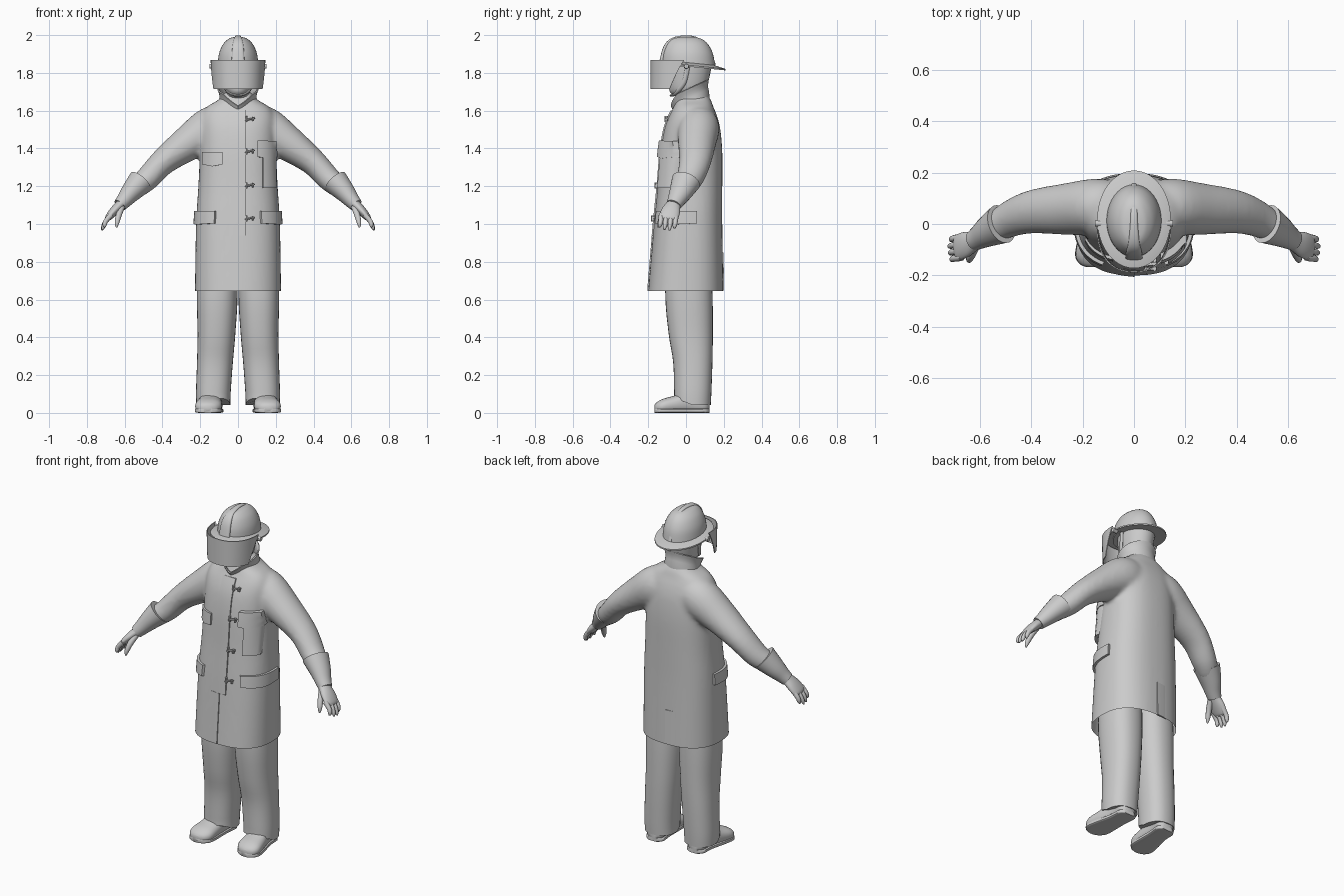
import bpy, bmesh, math
from mathutils import Vector
from mathutils.bvhtree import BVHTree

if "Cube" in bpy.data.objects:
    bpy.data.objects.remove(bpy.data.objects["Cube"])

grey = bpy.data.materials.new("light grey")
grey.diffuse_color = (0.6, 0.6, 0.6, 1)
grey.use_nodes = True
grey.node_tree.nodes["Principled BSDF"].inputs["Base Color"].default_value = grey.diffuse_color
X, Y, Z = Vector((1, 0, 0)), Vector((0, 1, 0)), Vector((0, 0, 1))


def finish(name, bm):
    bmesh.ops.recalc_face_normals(bm, faces=bm.faces)
    me = bpy.data.meshes.new(name)
    bm.to_mesh(me)
    bm.free()
    me.materials.append(grey)
    ob = bpy.data.objects.new(name, me)
    bpy.context.collection.objects.link(ob)
    return ob


def smooth_rows(rows, steps):
    """Catmull-Rom interpolation of the section table."""
    out = []
    for i in range(len(rows) - 1):
        a, b, c, d = (rows[min(max(i + k, 0), len(rows) - 1)] for k in (-1, 0, 1, 2))
        for s in range(steps):
            t = s / steps
            out.append([0.5 * (2 * q + (r - p) * t + (2 * p - 5 * q + 4 * r - w) * t * t
                               + (3 * q - p - 3 * r + w) * t ** 3)
                        for p, q, r, w in zip(a, b, c, d)])
    return out + [list(rows[-1])]


def tube(bm, rows, axis=None, ref=Y, power=2.0, n=24, steps=4, caps=True, warp=None):
    """Loft of superellipses; row = x, y, z, radius along ref, radius across."""
    rows = smooth_rows(rows, steps)
    cs = [Vector(r[:3]) for r in rows]
    rings = []
    for i, r in enumerate(rows):
        t = axis or (cs[min(i + 1, len(cs) - 1)] - cs[max(i - 1, 0)]).normalized()
        u = (ref - t * ref.dot(t)).normalized()
        v = t.cross(u)
        ring = []
        for k in range(n):
            a = 2 * math.pi * k / n
            c, s = math.cos(a), math.sin(a)
            p = cs[i] + u * (r[3] * math.copysign(abs(c) ** (2 / power), c)) \
                + v * (r[4] * math.copysign(abs(s) ** (2 / power), s))
            ring.append(bm.verts.new(warp(p) if warp else p))
        rings.append(ring)
    for a, b in zip(rings, rings[1:]):
        for k in range(n):
            bm.faces.new((a[k], a[(k + 1) % n], b[(k + 1) % n], b[k]))
    if caps:
        bm.faces.new(rings[0])
        bm.faces.new(rings[-1])


def part(name, rows, **kw):
    bm = bmesh.new()
    tube(bm, rows, **kw)
    return finish(name, bm)


def flip(rows, s):
    return [(r[0] * s,) + tuple(r[1:]) for r in rows]


# Coat: body and sleeves fused into one smooth skin, open at the hem
body = [(0.58, .228, -.204, .197), (0.645, .228, -.2, .197), (1.0, .222, -.17, .192),
        (1.2, .21, -.15, .192), (1.38, .202, -.135, .192), (1.5, .2, -.115, .182),
        (1.57, .195, -.09, .165), (1.62, .165, -.065, .145), (1.66, .1, -.05, .13),
        (1.7, .07, -.03, .1)]
sleeve = [(.05, .07, 1.53, .09, .1), (.14, .067, 1.505, .11, .117), (.26, .058, 1.43, .101, .095),
          (.395, .048, 1.33, .085, .071), (.48, .02, 1.24, .072, .064), (.54, -.015, 1.19, .058, .056)]
bm = bmesh.new()
tube(bm, [(0, (f + b) / 2, z, (b - f) / 2, w) for z, w, f, b in body], axis=Z, power=2.5, n=48)
for s in (1, -1):
    tube(bm, flip(sleeve, s))
coat = finish("coat", bm)
m = coat.modifiers.new("fuse", 'REMESH')
m.mode, m.voxel_size = 'VOXEL', 0.012
m = coat.modifiers.new("relax", 'SMOOTH')
m.factor, m.iterations = 0.5, 8
fused = bpy.data.meshes.new_from_object(coat.evaluated_get(bpy.context.evaluated_depsgraph_get()))
coat.modifiers.clear()
bm = bmesh.new()
bm.from_mesh(fused)
bmesh.ops.bisect_plane(bm, geom=bm.verts[:] + bm.edges[:] + bm.faces[:], dist=1e-5,
                       plane_co=(0, 0, .645), plane_no=(0, 0, 1), clear_inner=True)
bm.to_mesh(coat.data)
skin = BVHTree.FromBMesh(bm)
bm.free()


def hit(origin, direction):
    p, nrm, _, _ = skin.ray_cast(origin, direction)
    if p is None:
        p, nrm, _, _ = skin.find_nearest(origin + direction)
    return p, (nrm * .3 - direction).normalized()


def front(x, z):
    return hit(Vector((x, -1, z)), Y)


def back(x, z):
    return hit(Vector((x, 1, z)), -Y)


def side(a, z):
    d = Vector((math.cos(a), math.sin(a), 0))
    return hit(d + Z * z, -d)


def patch(name, probe, u0, u1, z0, z1, thick, sag=0.0, nu=8, nz=8, taper=False):
    """Raised cloth panel that follows the coat; taper blends one side into it."""
    bm = bmesh.new()
    out, inn = {}, {}
    for i in range(nu + 1):
        for j in range(nz + 1):
            f = i / nu
            low = z0 - sag * (1 - abs(2 * f - 1))
            p, d = probe(u0 + (u1 - u0) * f, low + (z1 - low) * j / nz)
            out[i, j] = bm.verts.new(p + d * (thick * f - .001 * (1 - f) if taper else thick))
            inn[i, j] = bm.verts.new(p - d * .008)
    for i in range(nu):
        for j in range(nz):
            q = [(i, j), (i + 1, j), (i + 1, j + 1), (i, j + 1)]
            bm.faces.new([out[k] for k in q])
            bm.faces.new([inn[k] for k in reversed(q)])
    rim = [(i, 0) for i in range(nu)] + [(nu, j) for j in range(nz)] + \
          [(i, nz) for i in range(nu, 0, -1)] + [(0, j) for j in range(nz, 0, -1)]
    for a, b in zip(rim, rim[1:] + rim[:1]):
        bm.faces.new((out[a], inn[a], inn[b], out[b]))
    return finish(name, bm)


# Front closure, vents and pockets
patch("front_placket", front, -.06, .042, .94, 1.6, .008, nz=30, taper=True)
patch("front_lower_overlap", front, -.09, .002, .647, .94, .006, nz=16, taper=True)
patch("back_vent", back, -.07, 0, .647, .85, .005, taper=True)
patch("radio_pocket", front, .13, .198, 1.19, 1.4, .026)
patch("radio_pocket_flap", front, .102, .203, 1.355, 1.44, .03, .008)
patch("chest_pocket_flap", front, -.188, -.082, 1.315, 1.38, .012, .01)
for s, lab in ((1, "left"), (-1, "right")):
    a0, a1 = math.radians(-52), math.radians(14)
    if s < 0:
        a0, a1 = math.pi - a1, math.pi - a0
    patch(lab + "_hip_pocket_flap", side, a0, a1, 1.003, 1.068, .014, .006, nu=14)

# Clasps: a bar with a hook at each end
for i, z in enumerate((1.555, 1.385, 1.205, 1.03)):
    p, _ = front(.065, z)
    bm = bmesh.new()
    y = p.y - .012
    tube(bm, [(.038, y - .002, z - .006, .007, .005), (.088, y + .004, z + .006, .007, .005)], n=8)
    for x, h in ((.045, .016), (.08, .011)):
        tube(bm, [(x, y, z - h, .009, .006), (x, y, z + h, .009, .006)], axis=Z, n=8)
    finish("clasp_%d" % i, bm)


# Collar: outer wall up, inner wall down, lowered at the throat
def throat(p):
    if p.y < 0 and p.z > 1.6:
        p.z -= .05 * max(0, 1 - abs(p.x) / .08)
    return p


part("collar", [(0, .035, 1.6, .1, .11), (0, .035, 1.655, .096, .1), (0, .025, 1.69, .1, .1),
                (0, .02, 1.718, .11, .11), (0, .02, 1.718, .1, .1), (0, .025, 1.688, .089, .089),
                (0, .035, 1.64, .085, .088)],
     axis=Vector((0, -.41, .91)), n=48, steps=2, caps=False, warp=throat)

# Head and chin strap
part("head", [(0, .045, 1.58, .07, .065), (0, .04, 1.65, .07, .066), (0, .01, 1.69, .088, .06),
              (0, .01, 1.72, .1, .075), (0, .015, 1.79, .112, .086), (0, .02, 1.86, .12, .092)], axis=Z)
part("chin_strap", [(-.095, .01, 1.84, .012, .006), (-.083, -.01, 1.75, .012, .006),
                    (-.05, -.05, 1.695, .012, .006), (0, -.075, 1.68, .012, .006),
                    (.05, -.05, 1.695, .012, .006), (.083, -.01, 1.75, .012, .006),
                    (.095, .01, 1.84, .012, .006)], n=8)

# Helmet: dome, crest, sloping brim
part("helmet_dome", [(0, .012, 1.835, .142, .108), (0, .009, 1.9, .134, .101), (0, .006, 1.95, .112, .08),
                     (0, .003, 1.978, .083, .053), (0, .002, 1.988, .048, .03),
                     (0, .002, 1.992, .006, .004)], axis=Z, n=40)
part("helmet_crest", [(0, -.128, 1.865, .034, .012), (0, -.108, 1.935, .03, .012),
                      (0, -.07, 1.974, .022, .012), (0, 0, 1.988, .015, .011), (0, .06, 1.976, .013, .011),
                      (0, .115, 1.93, .011, .01), (0, .15, 1.84, .01, .008)], ref=X, power=3)


def slope(p):
    p.z -= .1 * p.y
    return p


part("helmet_brim", [(0, .012, 1.858, .13, .1), (0, .018, 1.842, .19, .143), (0, .018, 1.834, .19, .143),
                     (0, .012, 1.84, .11, .085)], axis=Z, n=48, steps=1, warp=slope)

# Face shield and its pivots
bm = bmesh.new()
grid = []
for j in range(7):
    f = j / 6
    reach = math.radians(68 + 22 * f)
    grid.append([])
    for i in range(33):
        a = reach * (i / 16 - 1)
        c, s = math.cos(a), math.sin(a)
        grid[-1].append(bm.verts.new(((.139 + .006 * f) * math.copysign(abs(s) ** .85, s),
                                      -.01 - .178 * max(c, 0) ** .85, 1.714 + .153 * f)))
for a, b in zip(grid, grid[1:]):
    for i in range(32):
        bm.faces.new((a[i], a[i + 1], b[i + 1], b[i]))
bmesh.ops.recalc_face_normals(bm, faces=bm.faces)
bmesh.ops.solidify(bm, geom=bm.faces[:], thickness=.005)
finish("face_shield", bm)

trouser = [(.11, .015, .95, .11, .1), (.11, .015, .64, .125, .108), (.114, .025, .42, .117, .1),
           (.122, .036, .27, .104, .095), (.13, .036, .12, .099, .092), (.131, .034, .042, .097, .09)]
boot = [(.135, .125, .045, .03, .03), (.135, .1, .055, .055, .06), (.14, .03, .06, .055, .07),
        (.15, -.05, .045, .065, .05), (.157, -.12, .035, .07, .04), (.16, -.155, .028, .05, .028),
        (.16, -.168, .025, .02, .015)]
gauntlet = [(.515, 0, 1.225, .078, .07), (.565, -.027, 1.17, .062, .055), (.6, -.05, 1.128, .048, .043),
            (.625, -.065, 1.1, .04, .036)]
palm = [(.585, -.045, 1.14, .036, .03), (.62, -.065, 1.105, .038, .026), (.655, -.08, 1.07, .05, .024),
        (.685, -.092, 1.035, .05, .018), (.693, -.095, 1.022, .035, .01)]


def hem(p):
    low = max(0, min(1, (.122 - p.z) / .08))
    p.z += .035 * low * max(0, min(1, (.03 - p.y) / .08))
    return p


def ground(p):
    p.z = max(p.z, .004)
    return p


for s, lab in ((1, "left_"), (-1, "right_")):
    part(lab + "shield_pivot", [(s * .125, .002, 1.835, .014, .014), (s * .152, .002, 1.835, .012, .012)],
         axis=X, n=12, steps=1)
    # Legs and boots
    part(lab + "trouser_leg", flip(trouser, s), axis=Z, power=2.3, n=32, warp=hem)
    part(lab + "boot", flip(boot, s), axis=-Y, ref=X, power=2.3, warp=ground)
    part(lab + "sole", flip([(r[0], r[1], .012, r[3] + .002, .012) for r in boot], s),
         axis=-Y, ref=X, power=5)
    # Gloves
    part(lab + "glove_cuff", flip(gauntlet, s))
    bm = bmesh.new()
    tube(bm, flip(palm, s))
    for i in range(4):
        y, d = -.052 - .026 * i, (.01, 0, .003, .016)[i]
        tube(bm, flip([(.67, y, 1.05, .014, .015), (.7, y - .004, 1.015, .013, .013),
                       (.714 - d / 2, y - .008, .985 + d / 2, .011, .011),
                       (.72 - d, y - .01, .966 + d, .004, .004)], s), n=10)
    tube(bm, flip([(.615, -.085, 1.09, .017, .017), (.63, -.118, 1.05, .016, .016),
                   (.64, -.138, 1.01, .013, .013), (.643, -.146, .982, .004, .004)], s), n=10)
    finish(lab + "hand", bm)

for ob in bpy.context.collection.objects:
    ob.select_set(True)
bpy.context.view_layer.objects.active = coat
bpy.ops.object.shade_smooth_by_angle(angle=math.radians(40))
